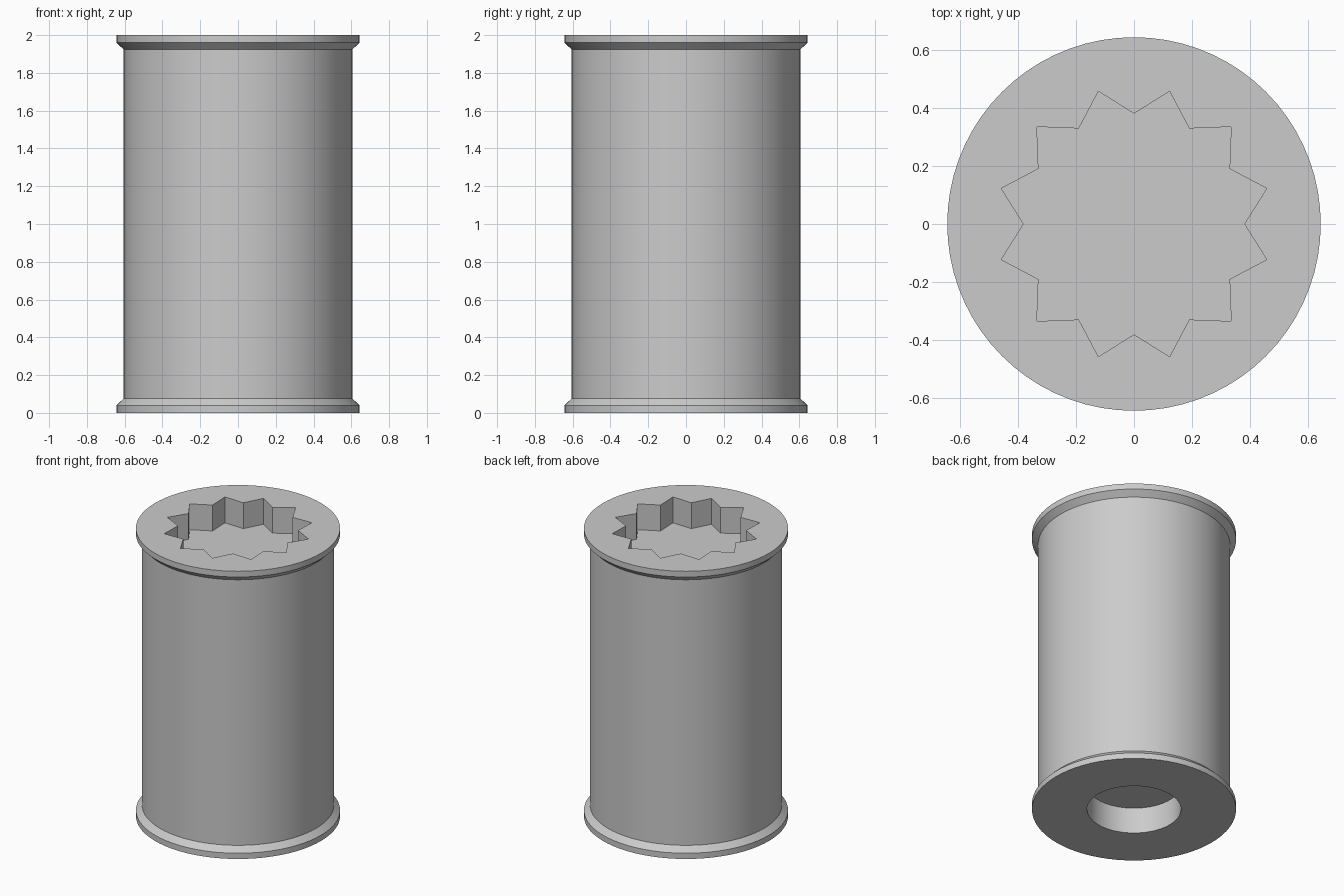
import bpy, bmesh
from math import cos, sin, pi
from mathutils import Vector

cube = bpy.data.objects.get("Cube")
if cube:
    bpy.data.objects.remove(cube)

SEGMENTS = 72
POINTS = 12          # star socket points
HEIGHT = 2.0
FLANGE_R, BODY_R = 0.643, 0.605
SOCKET_DEPTH = 0.18


def polar(radius, turn):
    return Vector((radius * cos(2 * pi * turn), radius * sin(2 * pi * turn), 0))


def circle(radius):
    return [polar(radius, i / SEGMENTS) for i in range(SEGMENTS)]


def star(inner, outer):
    # Straight-edged star, resampled to match the circles
    count = 2 * POINTS
    corners = [polar(outer if k % 2 else inner, k / count) for k in range(count)]
    step = SEGMENTS // count
    return [corners[k].lerp(corners[(k + 1) % count], s / step)
            for k in range(count) for s in range(step)]


def loft(name, sections, material):
    # Skin a series of (outline, height) sections and cap both ends
    bm = bmesh.new()
    rings = [[bm.verts.new((p.x, p.y, z)) for p in outline] for outline, z in sections]
    for low, high in zip(rings, rings[1:]):
        for i in range(SEGMENTS):
            j = (i + 1) % SEGMENTS
            bm.faces.new((low[i], low[j], high[j], high[i]))
    bm.faces.new(rings[0])
    bm.faces.new(rings[-1])
    bmesh.ops.recalc_face_normals(bm, faces=bm.faces)
    mesh = bpy.data.meshes.new(name)
    bm.to_mesh(mesh)
    bm.free()
    mesh.materials.append(material)
    obj = bpy.data.objects.new(name, mesh)
    bpy.context.collection.objects.link(obj)
    bpy.ops.object.select_all(action='DESELECT')
    obj.select_set(True)
    bpy.context.view_layer.objects.active = obj
    bpy.ops.object.shade_smooth_by_angle(angle=pi / 9)
    return obj


grey = bpy.data.materials.new("light grey")
grey.use_nodes = True
grey.diffuse_color = (0.6, 0.6, 0.6, 1)
grey.node_tree.nodes["Principled BSDF"].inputs["Base Color"].default_value = (0.6, 0.6, 0.6, 1)

hole, socket = circle(0.296), star(0.38, 0.473)
flange, body = circle(FLANGE_R), circle(BODY_R)

loft("flanged_cylinder", [
    # round hole underneath
    (hole, SOCKET_DEPTH), (hole, 0),
    # lower flange, barrel, upper flange
    (flange, 0), (flange, 0.04), (body, 0.077),
    (body, HEIGHT - 0.077), (flange, HEIGHT - 0.04), (flange, HEIGHT),
    # star socket on top
    (socket, HEIGHT), (socket, HEIGHT - SOCKET_DEPTH),
], grey)
